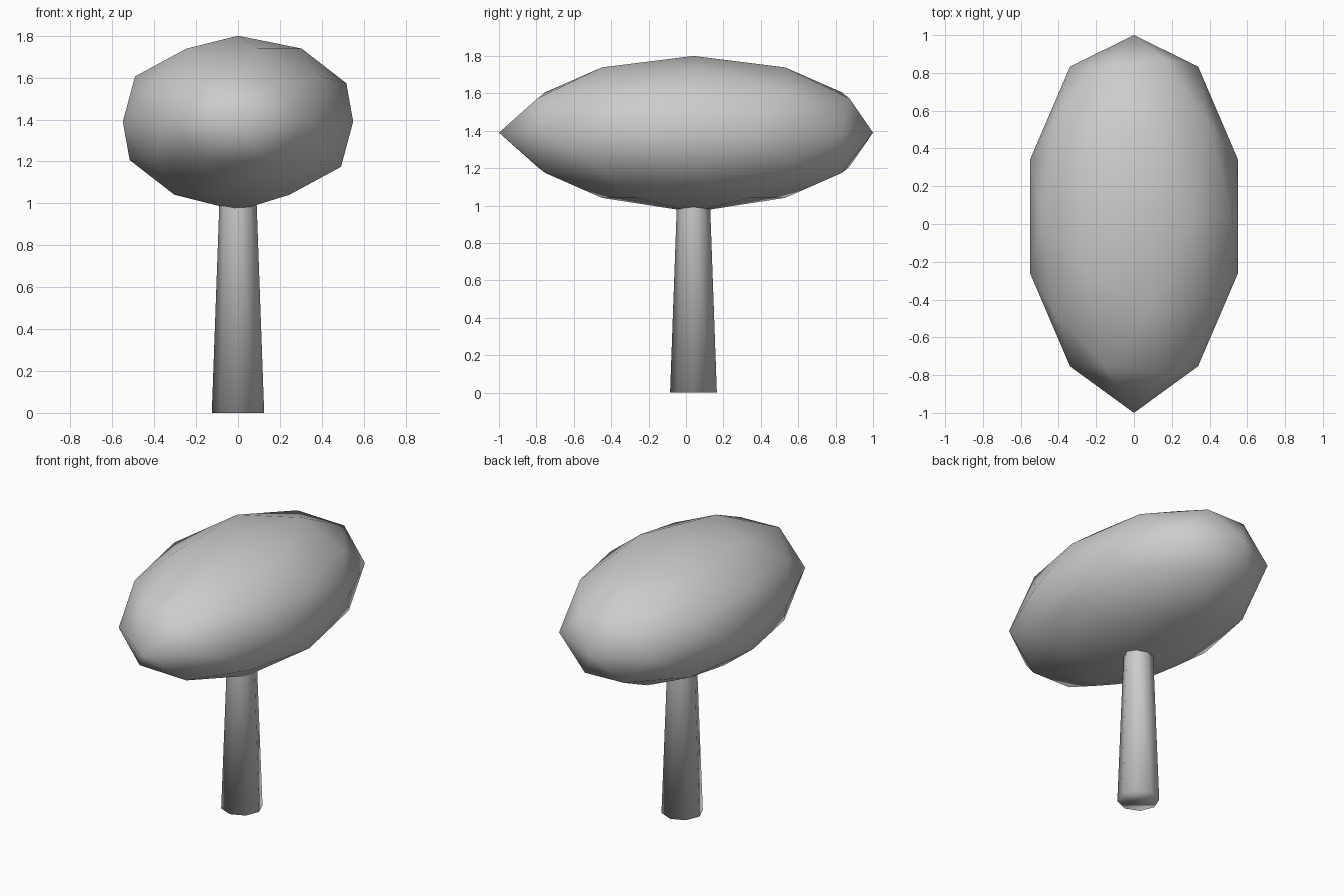
import bpy
import bmesh
from mathutils import Matrix

if "Cube" in bpy.data.objects:
    bpy.data.objects.remove(bpy.data.objects["Cube"])

CENTRE_Y = 0.04


def add_object(name, bm):
    bmesh.ops.recalc_face_normals(bm, faces=bm.faces[:])
    for face in bm.faces:
        face.smooth = True
    mesh = bpy.data.meshes.new(name)
    bm.to_mesh(mesh)
    bm.free()
    obj = bpy.data.objects.new(name, mesh)
    bpy.context.collection.objects.link(obj)
    return obj


# Canopy: coarse icosphere stretched front to back
bm = bmesh.new()
bmesh.ops.create_icosphere(bm, subdivisions=2, radius=1.0)
bmesh.ops.transform(bm, verts=bm.verts[:],
                    matrix=Matrix.Translation((0, CENTRE_Y, 1.39))
                    @ Matrix.Diagonal((0.578, 0.98, 0.41, 1)))
# Pointed ends, and the underside drawn down to meet the trunk
max(bm.verts, key=lambda v: v.co.y).co.y = 1.0
min(bm.verts, key=lambda v: v.co.y).co.y = -1.0
min(bm.verts, key=lambda v: v.co.z).co.z = 0.965
add_object("canopy", bm)

# Trunk: tapered eight-sided column, open where it enters the canopy
bm = bmesh.new()
bmesh.ops.create_cone(bm, cap_ends=True, segments=8, radius1=0.125,
                      radius2=0.089, depth=1.0,
                      matrix=Matrix.Translation((0, CENTRE_Y, 0.5)))
top = [f for f in bm.faces if all(v.co.z > 0.9 for v in f.verts)]
bmesh.ops.delete(bm, geom=top, context='FACES_ONLY')
add_object("trunk", bm)
